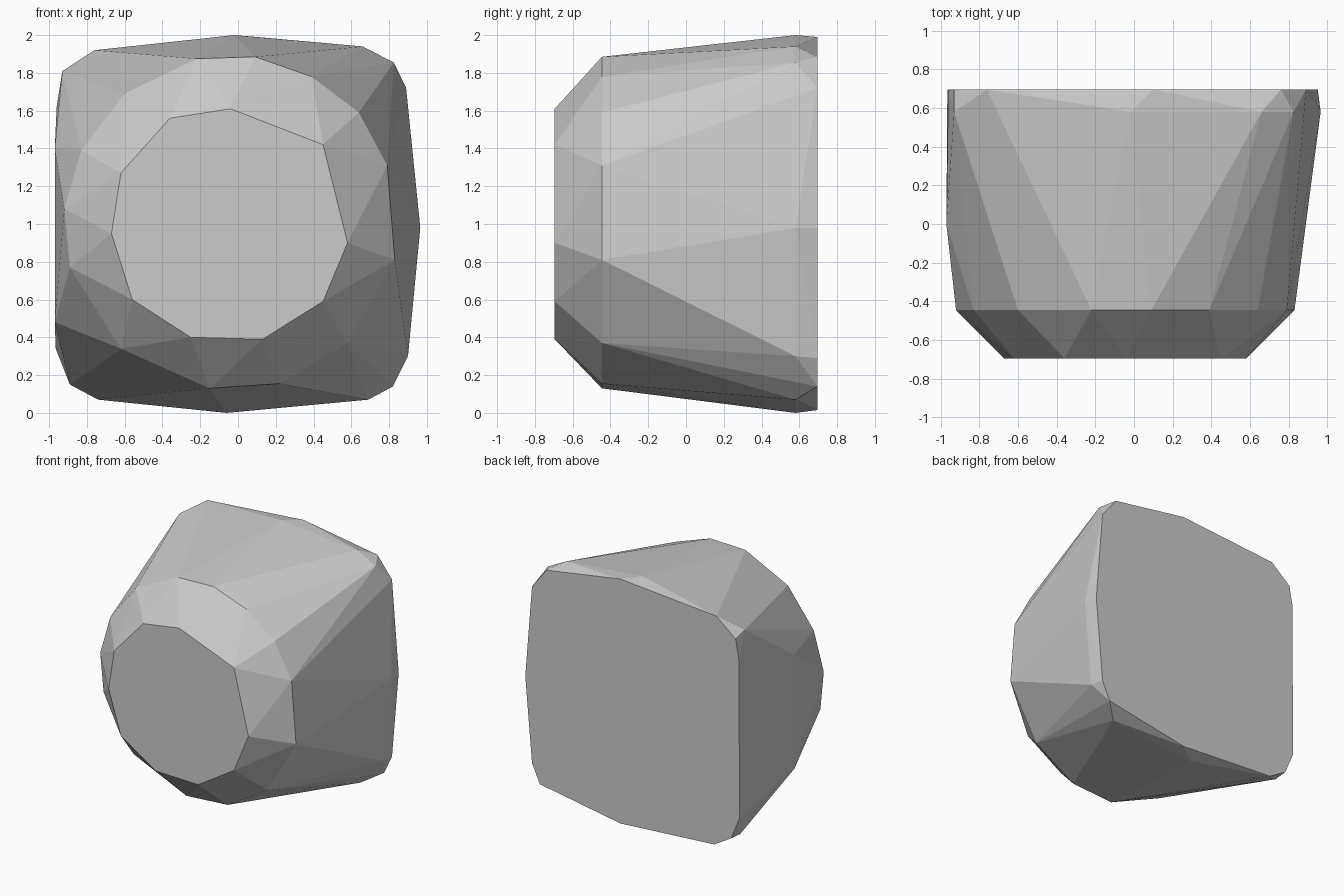
import bpy
import bmesh
import math

if "Cube" in bpy.data.objects:
    bpy.data.objects.remove(bpy.data.objects["Cube"])

# Rings of the faceted boulder as (x, z) outlines, each at its own depth
FRONT = [(-.67, .95), (-.56, .60), (-.25, .40), (.13, .39), (.45, .59),
         (.58, .90), (.45, 1.42), (-.04, 1.61), (-.36, 1.56), (-.62, 1.27)]
SHOULDER = [(-.92, 1.08), (-.89, .77), (-.62, .34), (-.15, .13), (.22, .155),
            (.58, .37), (.83, .81), (.79, 1.31), (.64, 1.59), (.39, 1.78),
            (.09, 1.885), (-.22, 1.875), (-.60, 1.69), (-.83, 1.39)]
RIM = [(-.93, 1.81), (-.02, 2.0), (.66, 1.94), (.825, 1.855), (.965, .98),
       (.90, .30), (.69, .07), (-.06, .0), (-.89, .15)]
BACK = [(-.96, 1.62), (-.93, 1.78), (-.76, 1.92), (.10, 1.99), (.76, 1.885),
        (.89, 1.72), (.95, .98), (.89, .29), (.82, .14), (.10, .015),
        (-.74, .07), (-.89, .16), (-.965, .34)]
LEFT_SIDE = [(-.97, 1.40), (-.97, .48)]

bm = bmesh.new()
for y, ring in ((-.695, FRONT), (-.445, SHOULDER), (.58, RIM),
                (.695, BACK), (0.0, LEFT_SIDE)):
    for x, z in ring:
        bm.verts.new((x, y, z))

# Wrap the rings in one convex skin and merge the flat faces
hull = bmesh.ops.convex_hull(bm, input=bm.verts)
loose = [v for v in bm.verts if not v.link_faces]
bmesh.ops.delete(bm, geom=loose, context='VERTS')
bmesh.ops.dissolve_limit(bm, angle_limit=math.radians(1),
                         verts=bm.verts, edges=bm.edges)
bmesh.ops.recalc_face_normals(bm, faces=bm.faces)

mesh = bpy.data.meshes.new("boulder")
bm.to_mesh(mesh)
bm.free()

# Stone colour
stone = bpy.data.materials.new("grey_stone")
stone.diffuse_color = (.6, .6, .6, 1)
stone.use_nodes = True
stone.node_tree.nodes["Principled BSDF"].inputs["Base Color"].default_value = stone.diffuse_color
mesh.materials.append(stone)
boulder = bpy.data.objects.new("boulder", mesh)
bpy.context.collection.objects.link(boulder)
